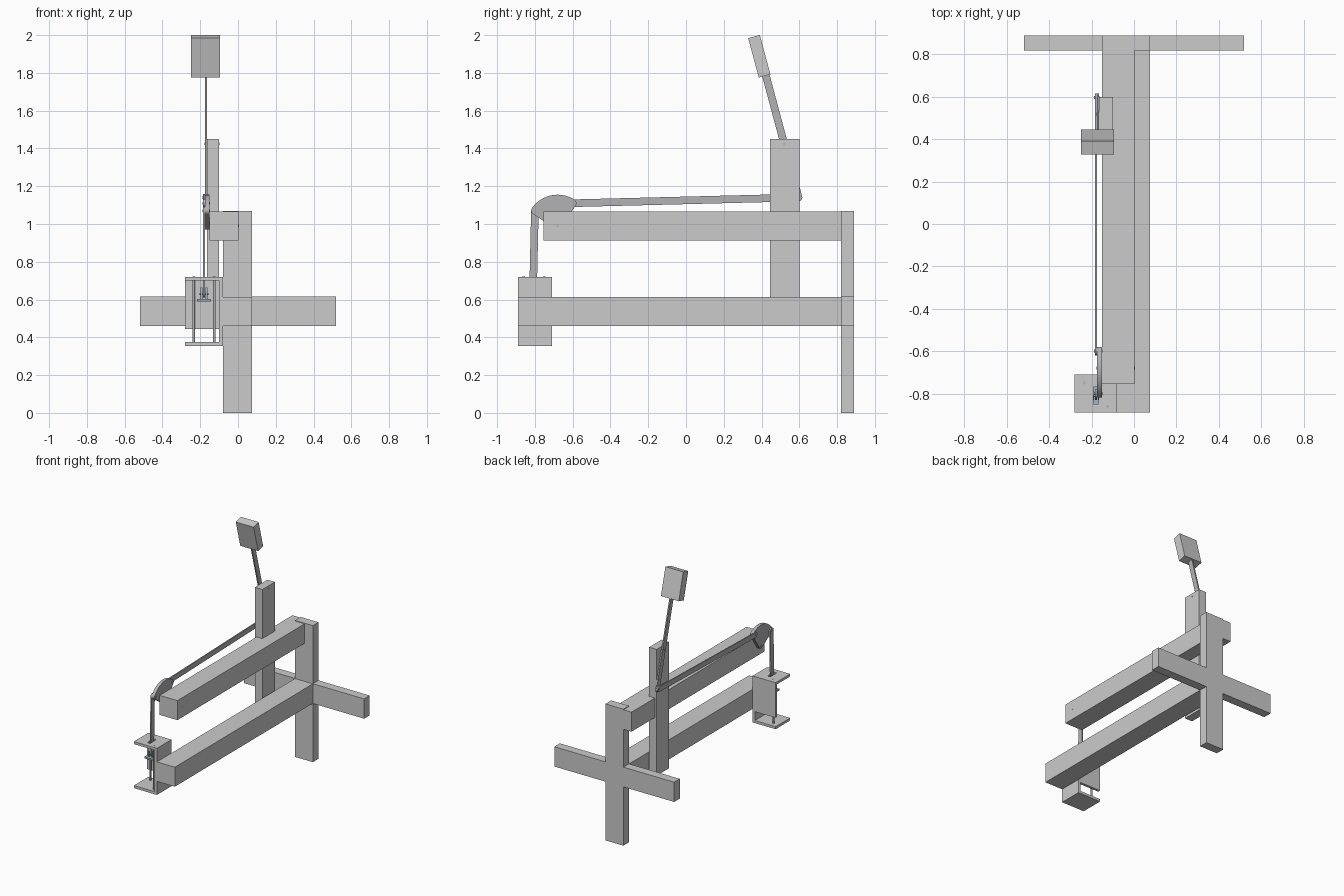
import bpy, bmesh, math
from mathutils import Vector

if "Cube" in bpy.data.objects:
    bpy.data.objects.remove(bpy.data.objects["Cube"])


def material(name, rgb):
    m = bpy.data.materials.new(name)
    m.diffuse_color = (*rgb, 1)
    m.use_nodes = True
    m.node_tree.nodes["Principled BSDF"].inputs["Base Color"].default_value = m.diffuse_color
    return m


metal = material("grey_metal", (0.45, 0.45, 0.47))
blue_steel = material("blue_steel", (0.35, 0.48, 0.56))


def finish(bm, name, mat=None):
    bmesh.ops.recalc_face_normals(bm, faces=bm.faces)
    me = bpy.data.meshes.new(name)
    bm.to_mesh(me)
    bm.free()
    ob = bpy.data.objects.new(name, me)
    bpy.context.collection.objects.link(ob)
    if mat:
        me.materials.append(mat)
    return ob


def box(name, x, y, z, mat=None):
    bm = bmesh.new()
    bmesh.ops.create_cube(bm, size=1)
    for v in bm.verts:
        v.co = Vector([(r[0] + r[1]) / 2 + c * (r[1] - r[0]) for c, r in zip(v.co, (x, y, z))])
    return finish(bm, name, mat)


def plate(name, pts, x0, x1, mat=None):
    """Side (y, z) outline extruded along x."""
    bm = bmesh.new()
    f = bm.faces.new([bm.verts.new((x0, y, z)) for y, z in pts])
    ext = bmesh.ops.extrude_face_region(bm, geom=[f])
    for v in ext["geom"]:
        if isinstance(v, bmesh.types.BMVert):
            v.co.x = x1
    return finish(bm, name, mat)


def arc(c, r, a0, a1, n):
    return [(c[0] + r * math.cos(a0 + (a1 - a0) * i / n),
             c[1] + r * math.sin(a0 + (a1 - a0) * i / n)) for i in range(n + 1)]


def link(name, a, b, x0, x1, r=0.02):
    """Flat bar with round ends between two pivots."""
    t = math.atan2(b[1] - a[1], b[0] - a[0])
    h = math.pi / 2
    return plate(name, arc(b, r, t - h, t + h, 10) + arc(a, r, t + h, t + 3 * h, 10), x0, x1, metal)


def pin(name, c, x0, x1, r=0.007, mat=metal):
    return plate(name, arc(c, r, 0, 2 * math.pi * 15 / 16, 15), x0, x1, mat)


# Timber frame
box("back_post", (-0.08, 0.075), (0.82, 0.89), (0, 1.07))
box("back_crossbar", (-0.52, 0.52), (0.82, 0.889), (0.46, 0.615))
box("lower_beam", (-0.08, 0.075), (-0.89, 0.83), (0.461, 0.614))
box("upper_beam", (-0.15, 0.003), (-0.755, 0.889), (0.912, 1.065))
box("lever_upright", (-0.165, -0.10), (0.445, 0.60), (0.46, 1.45))

# Guide bracket with a slot in the top plate
top = box("bracket_top", (-0.28, -0.08), (-0.89, -0.71), (0.70, 0.72))
slot = box("slot_cutter", (-0.192, -0.168), (-0.85, -0.77), (0.65, 0.77))
slot.hide_render = True
slot.hide_viewport = True
cut = top.modifiers.new("slot", "BOOLEAN")
cut.operation = "DIFFERENCE"
cut.object = slot
box("bracket_bottom", (-0.28, -0.08), (-0.89, -0.71), (0.355, 0.375))
box("bracket_side", (-0.10, -0.08), (-0.89, -0.71), (0.375, 0.70))
box("bracket_back", (-0.28, -0.10), (-0.73, -0.71), (0.445, 0.70))
for i, (x, y) in enumerate([(-0.235, -0.75), (-0.125, -0.86)]):
    bm = bmesh.new()
    bmesh.ops.create_cone(bm, cap_ends=True, segments=16, radius1=0.007, radius2=0.007, depth=0.366)
    bmesh.ops.translate(bm, verts=bm.verts, vec=(x, y, 0.538))
    finish(bm, f"guide_rod_{i}", metal)

# Sector-shaped bell crank, pivoting on the upper beam
pivot, left, right, low, high = (-0.68, 0.99), (-0.80, 1.07), (-0.60, 1.11), (-0.81, 0.63), (0.596, 1.14)
aL = math.atan2(left[1] - pivot[1], left[0] - pivot[0])
aR = math.atan2(right[1] - pivot[1], right[0] - pivot[0])
h = math.pi / 2
outline = (arc(pivot, 0.165, aR, aL, 24)
           + arc(left, 0.02, aL, aL + h, 6)[1:]
           + arc(pivot, 0.02, aL + h, aR + 3 * h, 10)
           + arc(right, 0.02, aR - h, aR, 6)[:-1])
plate("bell_crank", outline, -0.175, -0.15, metal)

# Flat linkage bars and lever
link("pull_rod", right, high, -0.185, -0.175)
link("drop_rod", left, low, -0.185, -0.175)
s, c = math.sin(math.radians(15)), math.cos(math.radians(15))
link("lever_bar", high, (high[0] - 0.70 * s, high[1] + 0.70 * c), -0.175, -0.165)

# Tilted two-piece grip
cy, cz = 0.388, 1.888
grip = [(cy + u * c - w * s, cz + u * s + w * c)
        for u, w in ((-0.032, -0.108), (0.032, -0.108), (0.032, 0.108), (-0.032, 0.108))]
plate("grip_left", grip, -0.25, -0.172)
plate("grip_right", grip, -0.172, -0.095)

# Pivot pins
pin("crank_pin", pivot, -0.178, 0.004)
pin("lever_pin", (0.52, 1.424), -0.178, -0.098)
pin("drop_pin", left, -0.188, -0.148)
pin("pull_pin", right, -0.188, -0.148)
pin("lever_end_pin", high, -0.188, -0.163)

# Clevis at the foot of the drop rod
box("clevis_base", (-0.217, -0.143), (-0.85, -0.77), (0.59, 0.602), blue_steel)
for side in (-1, 1):
    x = -0.18 + side * 0.014
    ear = [(-0.83, 0.602), (-0.79, 0.602)] + arc((-0.81, 0.645), 0.02, 0, math.pi, 8)
    plate("clevis_ear", ear, x - 0.005, x + 0.005, blue_steel)
pin("clevis_pin", low, -0.205, -0.155, 0.006, blue_steel)
